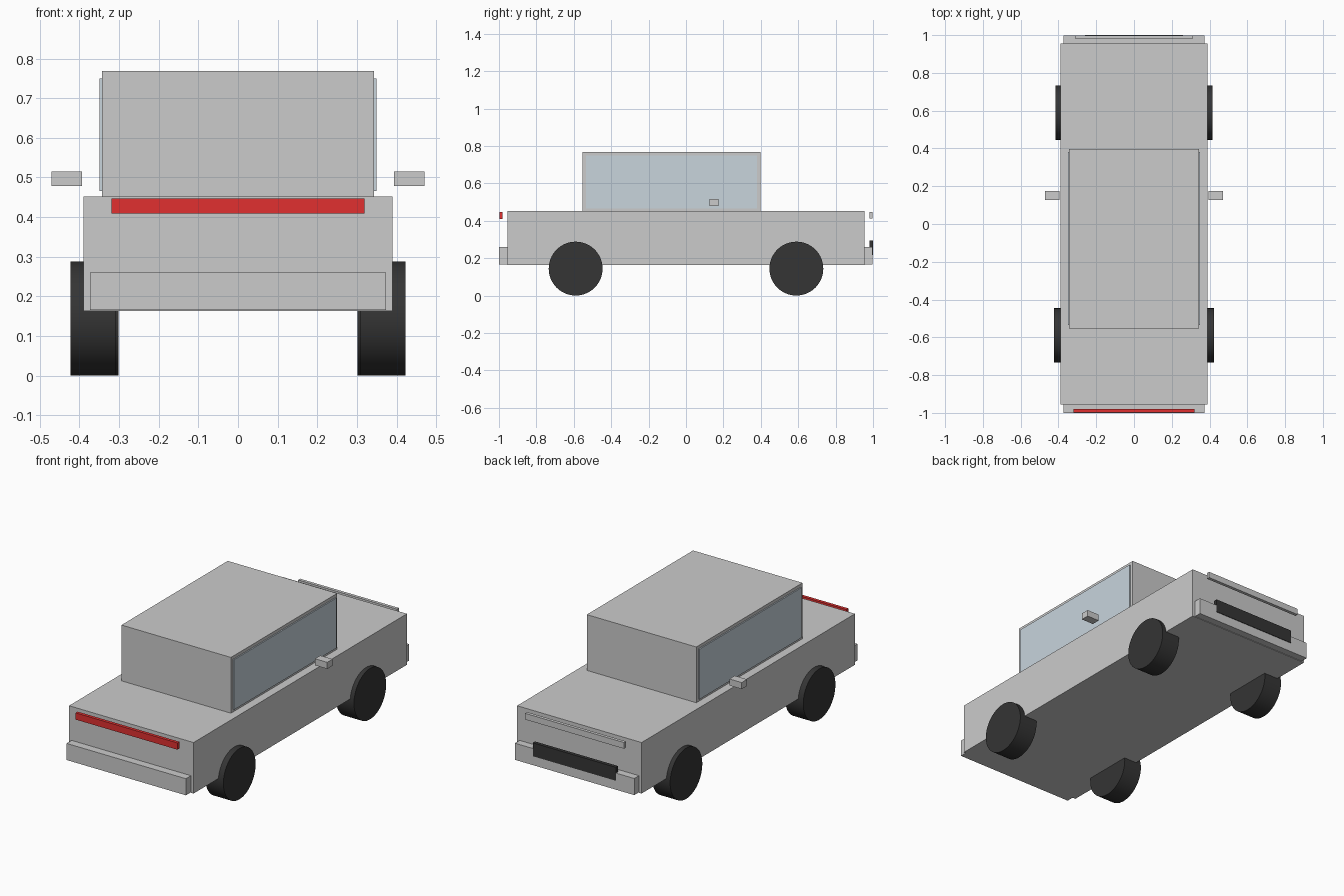
import bpy
from math import pi

if "Cube" in bpy.data.objects:
    bpy.data.objects.remove(bpy.data.objects["Cube"])


def material(name, rgb):
    m = bpy.data.materials.new(name)
    m.diffuse_color = (*rgb, 1)
    m.use_nodes = True
    m.node_tree.nodes["Principled BSDF"].inputs["Base Color"].default_value = m.diffuse_color
    return m


red = material("red", (0.75, 0.03, 0.03))
dark = material("dark_rubber", (0.035, 0.035, 0.035))
glass = material("pale_glass", (0.58, 0.66, 0.72))


def box(name, x, y, z, mat=None):
    """Box from (min, max) ranges on each axis."""
    spans = (x, y, z)
    bpy.ops.mesh.primitive_cube_add(size=1, location=[(a + b) / 2 for a, b in spans])
    ob = bpy.context.object
    ob.name = name
    ob.scale = [b - a for a, b in spans]
    bpy.ops.object.transform_apply(location=False, rotation=False, scale=True)
    if mat:
        ob.data.materials.append(mat)
    return ob


def wheel(name, x, y, radius=0.144, width=0.113):
    bpy.ops.mesh.primitive_cylinder_add(vertices=64, radius=radius, depth=width,
                                        location=(x, y, radius), rotation=(0, pi / 2, 0))
    ob = bpy.context.object
    ob.name = name
    ob.data.materials.append(dark)
    bpy.ops.object.shade_smooth_by_angle()


# main body and cabin
box("body", (-0.39, 0.39), (-0.955, 0.955), (0.163, 0.452))
box("cabin", (-0.343, 0.343), (-0.553, 0.398), (0.452, 0.768))

# bumpers at both ends
box("bumper_minus_y", (-0.374, 0.374), (-1.0, -0.95), (0.166, 0.26))
box("bumper_plus_y", (-0.374, 0.374), (0.95, 0.997), (0.166, 0.26))

# light bars, held slightly away from the body
box("red_light_bar", (-0.319, 0.319), (-0.998, -0.98), (0.409, 0.447), red)
box("pale_light_bar", (-0.31, 0.31), (0.98, 0.998), (0.412, 0.447))

# grille
box("grille", (-0.26, 0.26), (0.98, 1.0), (0.218, 0.294), dark)

# paired parts: side windows, mirrors, wheels
for label, s in (("left", -1), ("right", 1)):
    box("window_" + label, sorted((s * 0.335, s * 0.35)), (-0.535, 0.38), (0.466, 0.75), glass)
    box("mirror_" + label, sorted((s * 0.394, s * 0.471)), (0.126, 0.174), (0.478, 0.515))
    wheel("wheel_minus_y_" + label, s * 0.366, -0.59)
    wheel("wheel_plus_y_" + label, s * 0.358, 0.59)
